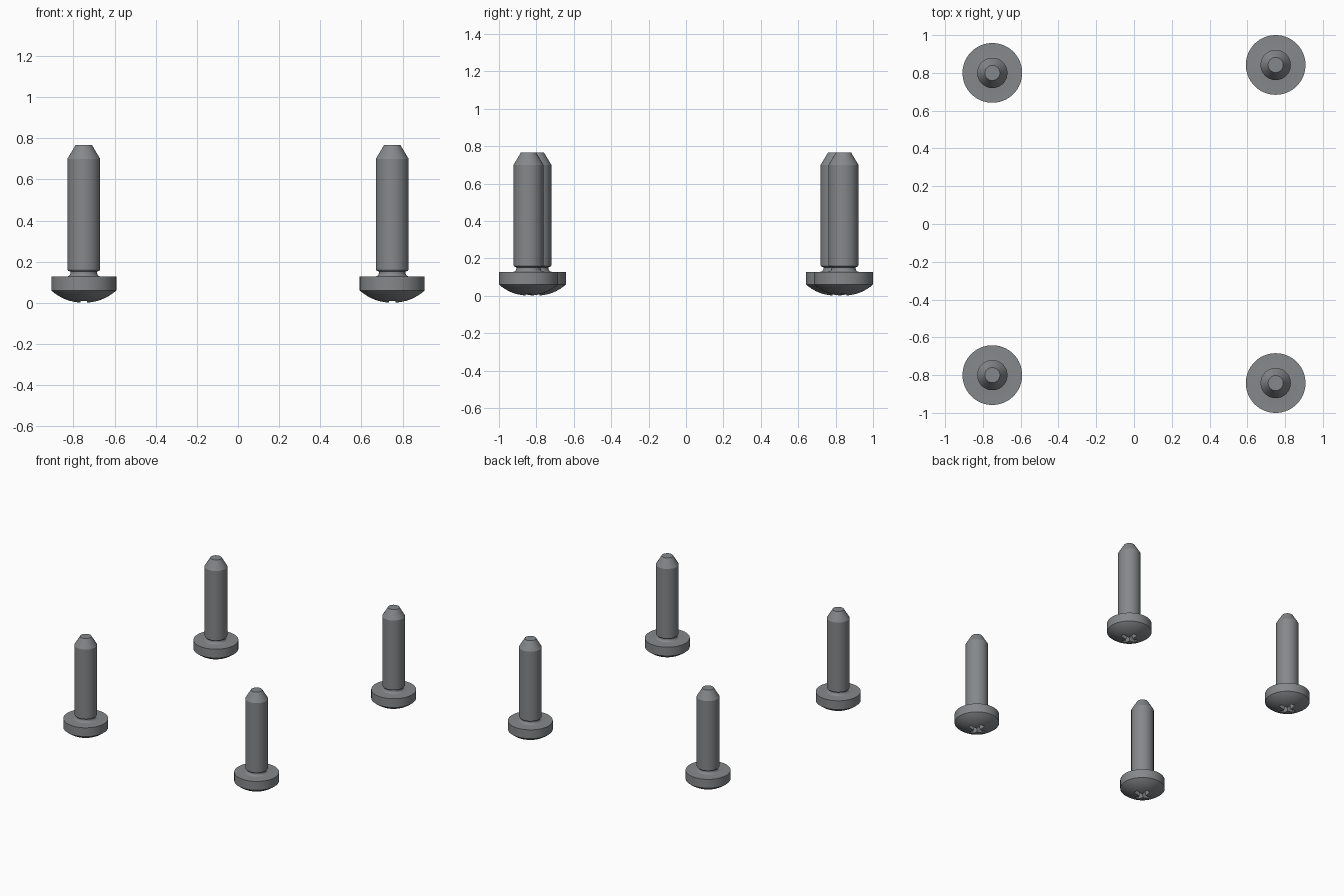
import bpy, bmesh, math
from mathutils import Matrix

if "Cube" in bpy.data.objects:
    bpy.data.objects.remove(bpy.data.objects["Cube"])

SEGMENTS = 64
HEAD_R, DOME_H, HEAD_TOP = 0.158, 0.06, 0.128

steel = bpy.data.materials.new("dark steel grey")
steel.diffuse_color = (0.235, 0.246, 0.256, 1)
steel.use_nodes = True
steel.node_tree.nodes["Principled BSDF"].inputs["Base Color"].default_value = steel.diffuse_color


def screw_profile():
    """Radius and height points from the dome centre up to the tip."""
    ball = (HEAD_R ** 2 + DOME_H ** 2) / (2 * DOME_H)
    pts = []
    for i in range(11):                                   # domed head
        r = HEAD_R * i / 10
        pts.append((r, ball - math.sqrt(ball ** 2 - r ** 2)))
    pts.append((HEAD_R, HEAD_TOP))                        # head rim
    for i in range(7):                                    # neck fillet
        a = math.radians(15 * i)
        pts.append((0.083 - 0.018 * math.sin(a), HEAD_TOP + 0.018 * (1 - math.cos(a))))
    pts += [(0.065, 0.152), (0.076, 0.156), (0.08, 0.162),  # shaft
            (0.08, 0.70), (0.04, 0.767), (0, 0.767)]        # tapered tip
    return pts


def lathe(name, pts):
    bm = bmesh.new()
    verts = [bm.verts.new((r, 0, z)) for r, z in pts]
    edges = [bm.edges.new(p) for p in zip(verts, verts[1:])]
    bmesh.ops.spin(bm, geom=verts + edges, axis=(0, 0, 1), cent=(0, 0, 0),
                   steps=SEGMENTS, angle=math.tau)
    bmesh.ops.remove_doubles(bm, verts=bm.verts, dist=1e-5)
    bmesh.ops.recalc_face_normals(bm, faces=bm.faces)
    mesh = bpy.data.meshes.new(name)
    bm.to_mesh(mesh)
    bm.free()
    mesh.materials.append(steel)
    obj = bpy.data.objects.new(name, mesh)
    bpy.context.collection.objects.link(obj)
    return obj


def slot_cutter(name, angle):
    """Tapered blade, one arm pair of the cross recess."""
    bm = bmesh.new()
    bmesh.ops.create_cube(bm, size=1)
    for v in bm.verts:
        top = v.co.z > 0
        v.co.x *= 0.07 if top else 0.16
        v.co.y *= 0.022 if top else 0.034
        v.co.z = 0.075 if top else -0.02
    bm.transform(Matrix.Rotation(angle, 4, "Z"))
    mesh = bpy.data.meshes.new(name)
    bm.to_mesh(mesh)
    bm.free()
    mesh.materials.append(steel)
    obj = bpy.data.objects.new(name, mesh)
    bpy.context.collection.objects.link(obj)
    obj.hide_render = True
    return obj


# One screw with a cross recess in its domed head
screw = lathe("screw_1", screw_profile())
cutters = [slot_cutter("recess_cutter_1", 0), slot_cutter("recess_cutter_2", math.pi / 2)]
for cutter in cutters:
    mod = screw.modifiers.new("cross recess", "BOOLEAN")
    mod.operation, mod.solver, mod.object = "DIFFERENCE", "EXACT", cutter
bpy.context.view_layer.objects.active = screw
screw.select_set(True)
for mod in list(screw.modifiers):
    bpy.ops.object.modifier_apply(modifier=mod.name)
for cutter in cutters:
    bpy.data.objects.remove(cutter)
bpy.ops.object.select_all(action="DESELECT")
screw.select_set(True)
bpy.ops.object.shade_smooth_by_angle(angle=math.radians(30))

# Four screws, the right pair set slightly wider apart
for i, (x, y) in enumerate([(-0.75, -0.8), (-0.75, 0.8), (0.75, -0.842), (0.75, 0.842)]):
    obj = screw
    if i:
        obj = screw.copy()
        obj.name = f"screw_{i + 1}"
        bpy.context.collection.objects.link(obj)
    obj.location = (x, y, 0)
